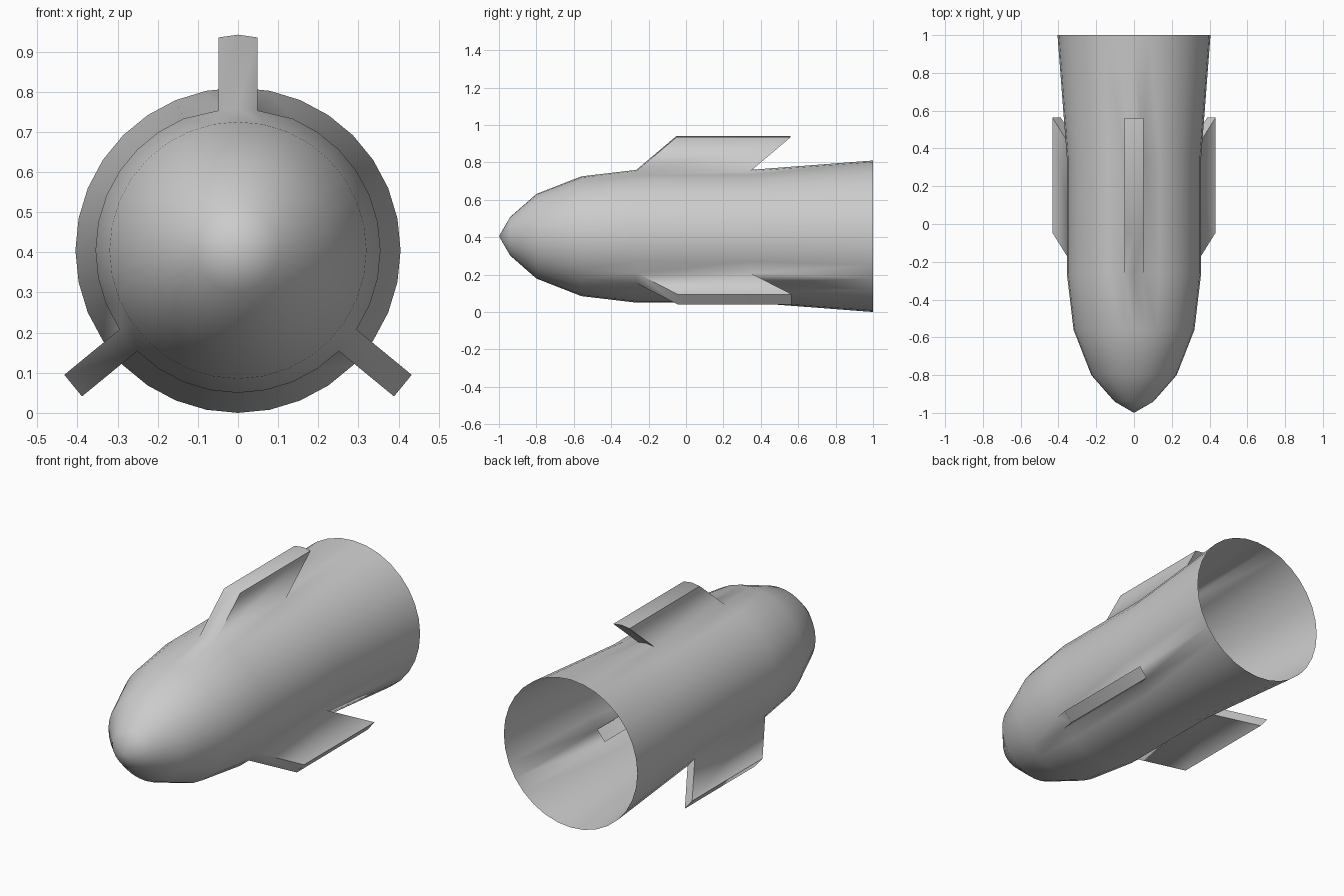
import bpy, bmesh
from math import sin, cos, pi, radians
from mathutils import Vector

if "Cube" in bpy.data.objects:
    bpy.data.objects.remove(bpy.data.objects["Cube"])

SIDES, ZC = 32, 0.405
PROFILE = [(-0.94, 0.103), (-0.80, 0.226), (-0.56, 0.32),
           (-0.265, 0.355), (0.345, 0.355), (1.0, 0.405)]   # (y, radius)
FIN_BAND = 3   # body band the fins grow from

bm = bmesh.new()

# hull: rings turned about the y axis, open at the back
rings = []
for y, r in PROFILE:
    rings.append([bm.verts.new((r * cos(2 * pi * i / SIDES), y,
                                ZC + r * sin(2 * pi * i / SIDES)))
                  for i in range(SIDES)])
tip = bm.verts.new((0, -1, ZC))
for i in range(SIDES):
    bm.faces.new((tip, rings[0][i], rings[0][(i + 1) % SIDES]))
bands = []
for a, b in zip(rings, rings[1:]):
    bands.append([bm.faces.new((a[i], b[i], b[(i + 1) % SIDES], a[(i + 1) % SIDES]))
                  for i in range(SIDES)])
bmesh.ops.recalc_face_normals(bm, faces=bm.faces)


def grow_fin(faces, offset, half_width=None):
    """Extrude hull faces outward and backward into a swept hollow fin."""
    verts = {v for f in faces for v in f.verts}
    out = bmesh.ops.extrude_face_region(bm, geom=faces)["geom"]
    new = [g for g in out if isinstance(g, bmesh.types.BMVert)]
    bmesh.ops.translate(bm, verts=new, vec=offset)
    if half_width:
        for v in list(verts) + new:
            if v.is_valid and abs(v.co.x) > 0.01:
                v.co.x = half_width if v.co.x > 0 else -half_width
    inner = [f for f in faces if f.is_valid]
    if inner:
        bmesh.ops.delete(bm, geom=inner, context='FACES_ONLY')


# lower fins: one hull face wide, 3.5 faces below the horizontal
step = 2 * pi / SIDES
for idx in (SIDES - 4, SIDES // 2 + 3):
    a = (idx + 0.5) * step
    grow_fin([bands[FIN_BAND][idx]], Vector((0.178 * cos(a), 0.22, 0.178 * sin(a))))

# top fin: two hull faces wide
q = SIDES // 4
grow_fin([bands[FIN_BAND][q - 1], bands[FIN_BAND][q]], Vector((0, 0.215, 0.182)), 0.049)

mesh = bpy.data.meshes.new("finned_hull")
bm.to_mesh(mesh)
bm.free()
hull = bpy.data.objects.new("finned_hull", mesh)
bpy.context.collection.objects.link(hull)
bpy.context.view_layer.objects.active = hull
hull.select_set(True)
bpy.ops.object.shade_smooth_by_angle(angle=radians(80))
